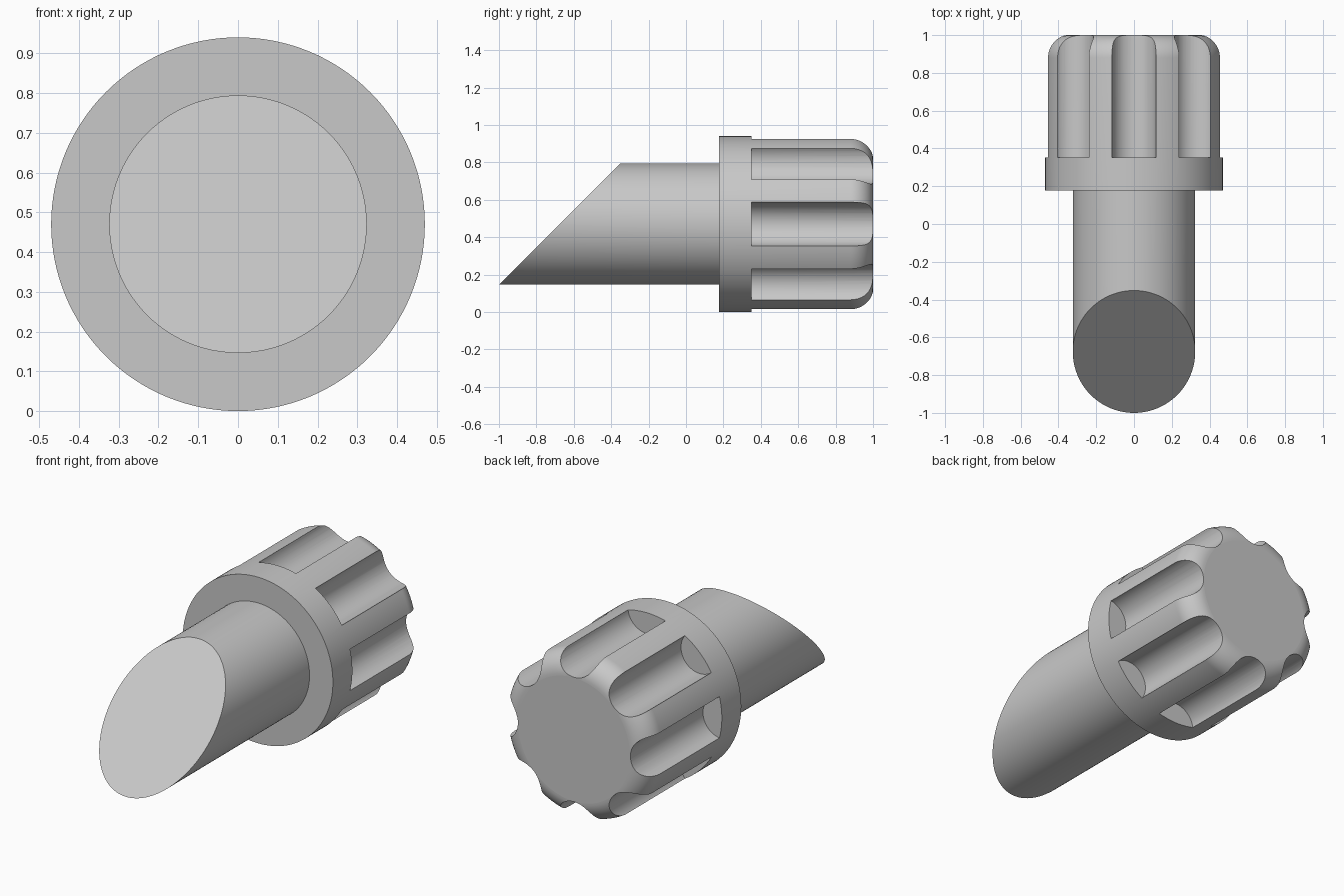
import bpy, bmesh, math

if "Cube" in bpy.data.objects:
    bpy.data.objects.remove(bpy.data.objects["Cube"], do_unlink=True)

AXIS_Z = 0.47       # height of the common axis, which runs along y
KNOB_R = 0.47
SHAFT_R = 0.324
FILLET = 0.12
GROOVES = 8
GROOVE_R = 0.118

grey = bpy.data.materials.new("plain_grey")
grey.use_nodes = True
grey.diffuse_color = (0.58, 0.58, 0.58, 1)
grey.node_tree.nodes["Principled BSDF"].inputs["Base Color"].default_value = (0.58, 0.58, 0.58, 1)


def add_lathe(bm, profile, sides, cx=0.0, cz=AXIS_Z):
    """Add a capped solid turned about a y-parallel axis from (y, radius) points."""
    rings = []
    for y, r in profile:
        angles = [2 * math.pi * i / sides for i in range(sides)]
        rings.append([bm.verts.new((cx + r * math.cos(a), y, cz + r * math.sin(a))) for a in angles])
    for a, b in zip(rings, rings[1:]):
        for i in range(sides):
            j = (i + 1) % sides
            bm.faces.new((a[i], a[j], b[j], b[i]))
    bm.faces.new(rings[0])
    bm.faces.new(rings[-1])
    return rings


def finish(bm, name):
    bmesh.ops.recalc_face_normals(bm, faces=bm.faces)
    mesh = bpy.data.meshes.new(name)
    bm.to_mesh(mesh)
    bm.free()
    mesh.materials.append(grey)
    obj = bpy.data.objects.new(name, mesh)
    bpy.context.collection.objects.link(obj)
    return obj


def activate(obj):
    bpy.ops.object.select_all(action='DESELECT')
    obj.select_set(True)
    bpy.context.view_layer.objects.active = obj


# Shaft with a slanted front end
bm = bmesh.new()
front = add_lathe(bm, [(-1, SHAFT_R), (0.25, SHAFT_R)], 96)[0]
for v in front:
    v.co.y = -1 + (v.co.z - (AXIS_Z - SHAFT_R))
shaft = finish(bm, "shaft")

# Knob with its plain collar and rounded back rim
profile = [(0.177, KNOB_R)]
for k in range(17):
    t = math.pi / 2 * k / 16
    profile.append((1 - FILLET + FILLET * math.sin(t), KNOB_R - FILLET + FILLET * math.cos(t)))
bm = bmesh.new()
add_lathe(bm, profile, 128)
knob = finish(bm, "knob")

# Finger grooves centred on the knob's surface, stopping at the collar
bm = bmesh.new()
for i in range(GROOVES):
    a = 2 * math.pi * i / GROOVES
    add_lathe(bm, [(0.351, GROOVE_R), (1.2, GROOVE_R)], 48,
              KNOB_R * math.cos(a), AXIS_Z + KNOB_R * math.sin(a))
cutter = finish(bm, "groove_cutter")
cutter.hide_render = True

cut = knob.modifiers.new("grooves", 'BOOLEAN')
cut.operation = 'DIFFERENCE'
cut.solver = 'EXACT'
cut.object = cutter
activate(knob)
bpy.ops.object.modifier_apply(modifier=cut.name)
bpy.data.objects.remove(cutter, do_unlink=True)

# Smooth round walls, keep edges sharp and end faces flat
for obj in (shaft, knob):
    activate(obj)
    bpy.ops.object.shade_smooth_by_angle(angle=math.radians(30))
    for face in obj.data.polygons:
        if abs(face.normal.y) > 0.9999:
            face.use_smooth = False
